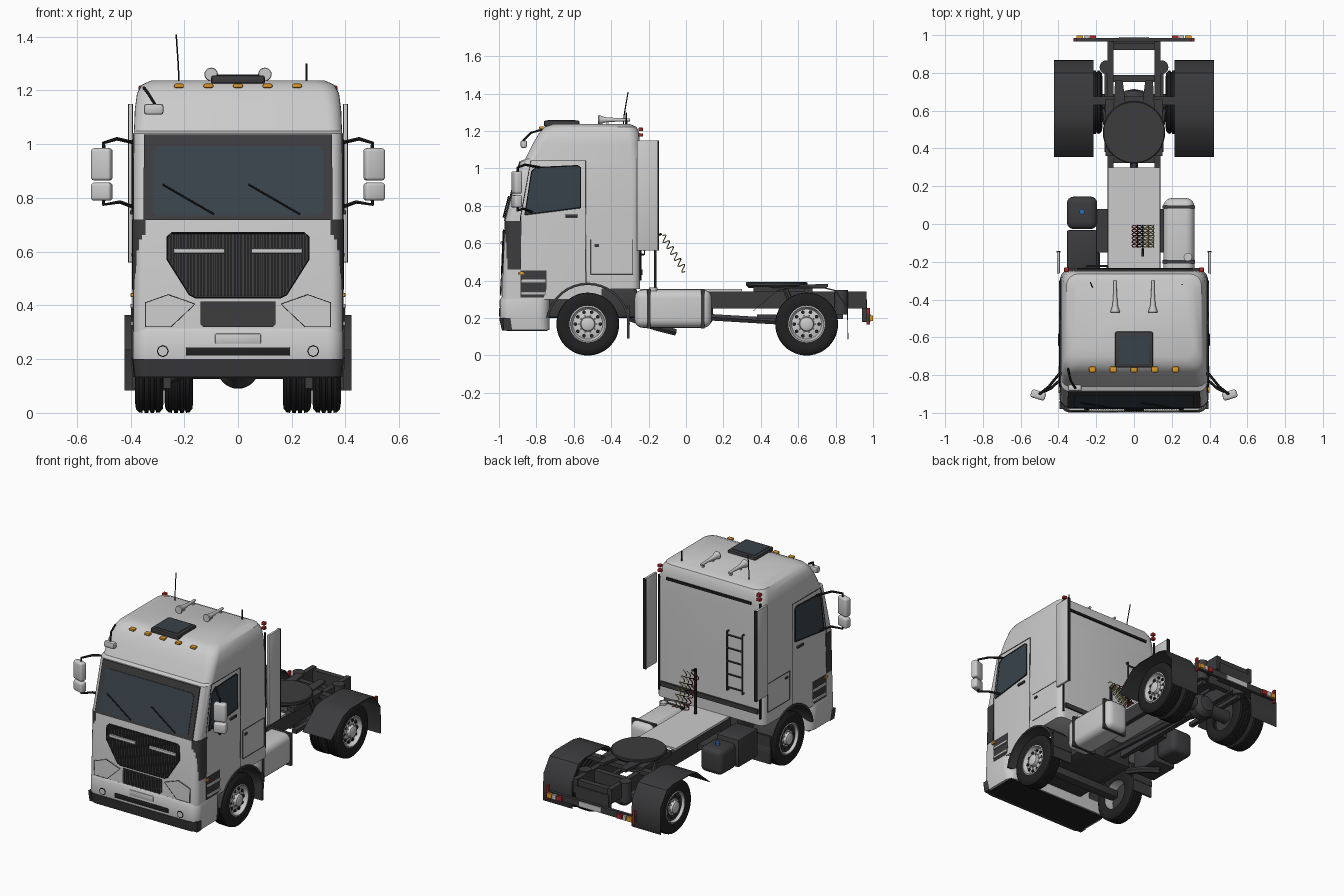
import bpy, bmesh, math
from mathutils import Vector

if "Cube" in bpy.data.objects:
    bpy.data.objects.remove(bpy.data.objects["Cube"])
pi = math.pi

def mat(name, *c):
    m = bpy.data.materials.new(name)
    m.diffuse_color = (*c, 1)
    m.use_nodes = True
    m.node_tree.nodes["Principled BSDF"].inputs["Base Color"].default_value = m.diffuse_color
    return m
BODY = mat("body_grey", .56, .56, .56)
DARK = mat("dark_grey", .045, .045, .048)
BLACK = mat("black", .015, .015, .016)
GLASS = mat("glass", .04, .055, .07)
ORANGE = mat("orange", .75, .32, .02)
RED = mat("red", .4, .02, .02)
YELLOW = mat("yellow", .6, .5, .2)
BLUE = mat("blue", .03, .15, .5)

def finish(name, bm, m):
    bmesh.ops.recalc_face_normals(bm, faces=bm.faces)
    me = bpy.data.meshes.new(name)
    bm.to_mesh(me); bm.free()
    me.materials.append(m)
    ob = bpy.data.objects.new(name, me)
    bpy.context.collection.objects.link(ob)
    return ob

def prism(name, pts, vec, m):
    bm = bmesh.new()
    a = [bm.verts.new(p) for p in pts]
    b = [bm.verts.new(Vector(p) + Vector(vec)) for p in pts]
    bm.faces.new(a); bm.faces.new(b[::-1])
    for i in range(len(a)):
        j = (i + 1) % len(a)
        bm.faces.new((a[i], a[j], b[j], b[i]))
    return finish(name, bm, m)

def box(name, x, y, z, m=BODY, bev=0, seg=2):
    bm = bmesh.new()
    bmesh.ops.create_cube(bm, size=1)
    for v in bm.verts:
        v.co = [a + (b - a) * (c + .5) for (a, b), c in zip((x, y, z), v.co)]
    if bev:
        bmesh.ops.bevel(bm, geom=bm.edges[:], offset=bev, segments=seg, profile=.5, affect='EDGES')
    return finish(name, bm, m)

def lathe(name, prof, c, axis, m=BODY, seg=32, s=1):
    bm = bmesh.new()
    rings = []
    for r, t in prof:
        ring = []
        for i in range(seg):
            u, v, w = r * math.cos(2 * pi * i / seg), r * math.sin(2 * pi * i / seg), t * s
            p = {'X': (w, u, v), 'Y': (u, w, v), 'Z': (u, v, w)}[axis]
            ring.append(bm.verts.new(Vector(p) + Vector(c)))
        rings.append(ring)
    for a, b in zip(rings, rings[1:]):
        for i in range(seg):
            j = (i + 1) % seg
            bm.faces.new((a[i], a[j], b[j], b[i]))
    bmesh.ops.remove_doubles(bm, verts=bm.verts, dist=1e-6)
    return finish(name, bm, m)

def cyl(name, r, c, axis, t0, t1, m=DARK, seg=24):
    return lathe(name, [(0, t0), (r, t0), (r, t1), (0, t1)], c, axis, m, seg)

def tube(name, pts, r, m=BLACK, cyclic=False):
    cu = bpy.data.curves.new(name, 'CURVE')
    cu.dimensions = '3D'; cu.bevel_depth = r; cu.bevel_resolution = 1; cu.use_fill_caps = True
    sp = cu.splines.new('POLY')
    sp.points.add(len(pts) - 1)
    for p, q in zip(sp.points, pts):
        p.co = (*q, 1)
    sp.use_cyclic_u = cyclic
    tmp = bpy.data.objects.new(name + "_path", cu)
    me = bpy.data.meshes.new_from_object(tmp)
    bpy.data.objects.remove(tmp)
    me.materials.clear(); me.materials.append(m)
    bpy.context.collection.objects.link(bpy.data.objects.new(name, me))

def loft(name, rings, m):
    """Stack of rounded rectangles: z, front y, back y, half width, corner radius."""
    bm = bmesh.new(); loops = []
    for z, yf, yb, hw, r in rings:
        loop = []
        for k, (cx, cy) in enumerate([(hw - r, yb - r), (r - hw, yb - r), (r - hw, yf + r), (hw - r, yf + r)]):
            for i in range(7):
                a = pi / 2 * (k + i / 6)
                loop.append(bm.verts.new((cx + r * math.cos(a), cy + r * math.sin(a), z)))
        loops.append(loop)
    for a, b in zip(loops, loops[1:]):
        for i in range(28):
            j = (i + 1) % 28
            bm.faces.new((a[i], a[j], b[j], b[i]))
    bm.faces.new(loops[0]); bm.faces.new(loops[-1])
    return finish(name, bm, m)

# Cab shell, with wheel arches cut out
CAB = [(.30, -.985, -.245, .39, .045), (.72, -.968, -.245, .39, .045), (1.04, -.885, -.245, .388, .045),
       (1.05, -.86, -.245, .387, .05), (1.13, -.82, -.246, .384, .055), (1.19, -.785, -.25, .376, .06),
       (1.222, -.755, -.265, .357, .06), (1.238, -.71, -.30, .32, .06)]
cab = loft("cab_shell", CAB, BODY)
bumper = loft("bumper", [(.135, -.98, -.73, .385, .05), (.2, -.994, -.73, .392, .06), (.3, -.994, -.73, .392, .06), (.315, -.985, -.73, .387, .06)], BODY)
cutters = [cyl("arch_cutter", .222, (s * .35, -.525, .165), 'X', -.11, .11, DARK, 48) for s in (-1, 1)]
cutters.append(box("rear_floor_cutter", (-.5, .5), (-.45, 0), (.1, .355)))
for c in cutters:
    c.hide_render = True
    b = cab.modifiers.new("cut", 'BOOLEAN'); b.operation = 'DIFFERENCE'; b.object = c
cab.data = bpy.data.meshes.new_from_object(cab.evaluated_get(bpy.context.evaluated_depsgraph_get()))
for c in cutters:
    bpy.data.objects.remove(c)
loft("bumper_lower_strip", [(.133, -.984, -.92, .388, .055), (.2, -.999, -.92, .394, .06)], DARK)
box("bumper_underside", (-.37, .37), (-.96, -.74), (.13, .137), BLACK)

# Details laid on the sloping front
def fy(z):
    for a, b in zip(CAB, CAB[1:]):
        if z <= b[0]:
            return a[1] + (b[1] - a[1]) * (z - a[0]) / (b[0] - a[0])
def front(name, pts, off, m=BODY):
    prism(name, [(x, fy(z) - off, z) for x, z in pts], (0, off + .004, 0), m)
def sym(half):
    return half + [(-x, z) for x, z in half[::-1]]
front("windscreen_frame", sym([(.352, .718), (.35, 1.036)]), .006, DARK)
front("windscreen_glass", sym([(.30, .735), (.318, .75), (.318, .975), (.30, .992)]), .009, GLASS)
for x in (-.09, .25 - .02):
    tube("wiper", [(x, fy(.74) - .014, .74), (x - .19, fy(.85) - .014, .85)], .004)
G = [(.16, .43), (.18, .44), (.262, .57), (.262, .655), (.245, .67)]
front("grille_back", sym(G), .004, DARK)
tube("grille_surround", [(x, fy(z) - .005, z) for x, z in sym(G)], .004, BLACK, True)
for i in range(-20, 21):
    x = i * .0125
    zb = .435 if abs(x) < .17 else .435 + (abs(x) - .17) * 1.55
    front("grille_rib", [(x - .003, zb), (x + .003, zb), (x + .003, .665), (x - .003, .665)], .01, DARK)
front("lower_grille", sym([(.13, .32), (.14, .33), (.14, .415)]), .006, DARK)
for i in range(-10, 11):
    front("lower_grille_rib", [(i * .0125 - .003, .325), (i * .0125 + .003, .325), (i * .0125 + .003, .41), (i * .0125 - .003, .41)], .011, DARK)
box("front_plate", (-.085, .085), (-.998, -.98), (.258, .295), BODY, .004)
box("bumper_slot", (-.195, .195), (-.998, -.98), (.212, .245), BLACK, .006)

for s in (-1, 1):
    # Front lamps, trim and corner vanes
    box("grille_bar", sorted((s * .05, s * .24)), (fy(.6) - .018, fy(.6)), (.593, .612), BODY, .004)
    front("headlamp", [(s * x, z) for x, z in [(.16, .405), (.26, .44), (.345, .41), (.345, .32), (.25, .32)]], .006)
    tube("headlamp_seam", [(s * x, fy(z) - .006, z) for x, z in [(.16, .405), (.26, .44), (.345, .41), (.345, .32), (.25, .32)]], .0015, BLACK, True)
    tube("fog_lamp_ring", [(s * .28 + .02 * math.cos(a * pi / 4), -.996, .23 + .02 * math.sin(a * pi / 4)) for a in range(8)], .003, BLACK, True)
    cyl("fog_lamp", .019, (s * .28, -.996, .23), 'Y', -.002, .01, BODY, 16)
    arc = [(.394, -.885)] + [(.345 + .049 * math.cos(a * pi / 12), -.926 - .049 * math.sin(a * pi / 12)) for a in range(7)]
    prism("corner_vane", [(s * x, y, .46) for x, y in arc + [(.345, -.9)]], (0, .006, .26), DARK)

    # Door, windows, hatch and steps on the cab side
    def side(name, pts, off, m):
        prism(name, [(s * .38, y, z) for y, z in pts], (s * (.01 + off), 0, 0), m)
    W = [(-.862, .752), (-.565, .79), (-.565, 1.005), (-.58, 1.015), (-.80, 1.005), (-.825, .985)]
    side("side_window", W, .003, GLASS)
    tube("side_window_seal", [(s * .392, y, z) for y, z in W], .004, BLACK, True)
    tube("door_seam", [(s * .39, y, z) for y, z in [(-.885, .46), (-.885, .74), (-.83, 1.04), (-.535, 1.04), (-.535, .385)]], .002)
    tube("hatch_seam", [(s * .39, y, z) for y, z in [(-.51, .435), (-.285, .435), (-.285, .62), (-.51, .62)]], .0018, BLACK, True)
    box("door_handle", sorted((s * .39, s * .402)), (-.645, -.58), (.738, .754), DARK, .004)
    box("hatch_latch", sorted((s * .385, s * .396)), (-.49, -.465), (.58, .596), DARK, .003)
    side("step_recess", [(-.885, .31), (-.76, .31), (-.745, .36), (-.745, .455), (-.885, .455)], .002, DARK)
    for z in (.325, .39):
        box("step_tread", sorted((s * .37, s * .4)), (-.88, -.75), (z, z + .016), BODY, .003)
    box("side_marker", sorted((s * .385, s * .4)), (-.895, -.865), (.432, .446), ORANGE, .003)
    box("side_deflector", sorted((s * .392, s * .408)), (-.262, -.145), (.56, 1.15), BODY, .004)
    box("deflector_edge", sorted((s * .39, s * .41)), (-.152, -.144), (.56, 1.15), BLACK)
    tube("rear_cab_seam", [(s * .365, -.243, .4), (s * .365, -.243, 1.15)], .007)

    # Front wheel arch trim and mud flap
    a0 = [(.225, 10 * k) for k in range(0, 18)]
    band = a0 + [(.212, t) for _, t in a0[::-1]]
    prism("arch_trim", [(s * .25, -.525 + r * math.cos(math.radians(t)), .165 + r * math.sin(math.radians(t))) for r, t in band], (s * .148, 0, 0), DARK)
    box("front_mud_flap", sorted((s * .25, s * .395)), (-.315, -.303), (.09, .27), DARK)

    # Mirrors on bent arms
    for n, z0, z1 in (("main_mirror", .865, .985), ("wide_mirror", .79, .857)):
        o = box(n, (-.039, .039), (-.022, .022), (z0, z1), BODY, .012, 3)
        o.location = (s * .507, -.905, 0); o.rotation_euler[2] = s * .3
    tube("mirror_arm_top", [(s * .385, -.78, 1.005), (s * .45, -.86, 1.02), (s * .5, -.9, 1.005), (s * .5, -.9, .97)], .007)
    tube("mirror_arm_low", [(s * .385, -.82, .765), (s * .44, -.87, .785), (s * .5, -.9, .775), (s * .5, -.9, .80)], .007)

    # Roof horns and rear marker lamps
    lathe("horn", [(0, -.17), (.023, -.17), (.025, -.165), (.014, -.13), (.009, -.06), (.008, 0), (0, 0)], (s * .1, -.3, 1.26), 'Y', BODY, 20)
    for y in (-.42, -.32):
        box("horn_foot", (s * .1 - .006, s * .1 + .006), (y - .006, y + .006), (1.23, 1.258))
    for z in (1.17, 1.2):
        box("cab_rear_lamp", sorted((s * .345, s * .37)), (-.255, -.23), (z, z + .018), RED, .004)

    # Wheels: single in front, dual at the rear
    def tyre(x, y):
        h = .053
        t = [(.095, -h + .008), (.13, -h), (.153, -h + .003), (.166, -h + .014)]
        for g in (-.022, 0, .022):
            t += [(.168, g - .004), (.16, g - .003), (.16, g + .003), (.168, g + .004)]
        t += [(r, -q) for r, q in t[3::-1]]
        lathe("tyre", t, (x, y, .168), 'X', BLACK, 48)
    for y in (-.525, .645):
        tyre(s * .33, y)
        lathe("rim", [(.098, -.045), (.098, .046), (.092, .048), (.086, .03), (.08, .022), (.052, .03), (.04, .03), (.036, .05), (.024, .056), (0, .056)], (s * .33, y, .168), 'X', BODY, 40, s)
        cyl("rim_back", .097, (s * .33, y, .168), 'X', -.03, -.02, DARK)
        for i in range(10):
            a = i * pi / 5
            cyl("rim_hole", .01, (s * .357, y + .066 * math.cos(a), .168 + .066 * math.sin(a)), 'X', -.006, .006, BLACK, 10)
            cyl("wheel_nut", .005, (s * .363, y + .046 * math.cos(a), .168 + .046 * math.sin(a)), 'X', -.006, .006, BODY, 6)
    tyre(s * .22, .645)
    cyl("inner_rim", .097, (s * .22, .645, .168), 'X', -.02, .02)

    # Rear mudguard: bent sheet ending in a flap
    P = [(.36, .24), (.49, .35), (.56, .365), (.74, .365), (.8, .35), (.865, .26), (.868, .09)]
    prism("rear_mudguard", [(s * .215, y, z) for y, z in P + [(y - .004, z - .006) for y, z in P[::-1]]], (s * .208, 0, 0), DARK)

    # Frame rails, springs and rear lamps
    box("frame_rail", sorted((s * .108, s * .14)), (-.9, .965), (.25, .343), DARK)
    box("leaf_spring_front", sorted((s * .13, s * .17)), (-.78, -.28), (.2, .225), DARK)
    box("trailing_arm", sorted((s * .125, s * .155)), (.38, .84), (.195, .22), DARK)
    cyl("air_spring", .037, (s * .145, .83, .27), 'Z', -.05, .08)
    tube("shock_absorber", [(s * .15, .53, .36), (s * .16, .6, .19)], .014, DARK)
    for k, (m, w) in enumerate(((RED, .035), (BODY, .025), (ORANGE, .035))):
        x = .20 + (0, .04, .07)[k]
        box("tail_lamp", sorted((s * x, s * (x + w))), (.982, .999), (.185, .215), m)
    box("tail_lamp_marker", sorted((s * .305, s * .318)), (.965, .985), (.165, .255), RED)
    box("fifth_wheel_mount", sorted((s * .1, s * .15)), (.36, .66), (.34, .37), DARK)

# Roof equipment
box("roof_hatch", (-.1, .1), (-.76, -.57), (1.225, 1.256), DARK, .008)
box("roof_hatch_glass", (-.08, .08), (-.74, -.59), (1.25, 1.259), GLASS)
for i in range(-2, 3):
    box("roof_lamp", (i * .11 - .018, i * .11 + .018), (-.785, -.755), (1.21, 1.225), ORANGE, .005)
tube("antenna_tall", [(-.22, -.335, 1.235), (-.222, -.33, 1.29), (-.23, -.31, 1.408)], .003)
tube("antenna_short", [(.255, -.32, 1.22), (.255, -.32, 1.30)], .004)
box("kerb_mirror", (-.35, -.277), (-.885, -.85), (1.11, 1.15), BODY, .01)
tube("kerb_mirror_arm", [(-.35, -.765, 1.21), (-.335, -.83, 1.19), (-.31, -.87, 1.15)], .006)

# Cab rear wall: strips, ladder and coiled lines
box("rear_top_strip", (-.3, .31), (-.25, -.236), (1.13, 1.145), BLACK)
box("rear_low_strip", (-.35, .35), (-.25, -.233), (.43, .46), DARK)
for x in (-.25, -.14):
    tube("ladder_post", [(x, -.24, .54), (x, -.222, .54), (x, -.222, .92), (x, -.24, .92)], .006, DARK)
for i in range(5):
    tube("ladder_rung", [(-.25, -.222, .56 + i * .085), (-.14, -.222, .56 + i * .085)], .005, DARK)
box("line_post", (.04, .054), (-.172, -.158), (.35, .65), BLACK)
tube("line_hanger", [(.047, -.165, .64), (.047, -.13, .65)], .007)
for k, m in enumerate((RED, BLACK, YELLOW, YELLOW)):
    pts = []
    for i in range(73):
        t, a = i / 72, i / 72 * 12 * pi
        pts.append((k * .029 + .004 + .014 * math.cos(a), -.125 + .12 * t + .012 * math.sin(a), .64 - .19 * t + .012 * math.sin(a)))
    tube("coiled_line", pts, .003, m)

# Chassis: deck, crossmembers, axles, driveline
box("deck_plate", (-.137, .137), (-.245, .3), (.343, .356))
for y in (.34, .77, .94):
    box("crossmember", (-.115, .115), (y - .018, y + .018), (.26, .335), DARK)
box("engine", (-.19, .19), (-.88, -.26), (.2, .36), DARK, .02)
box("front_axle", (-.29, .29), (-.555, -.495), (.13, .185), DARK, .01)
cyl("rear_axle", .042, (0, .645, .168), 'X', -.3, .3)
lathe("differential", [(0, -.12), (.035, -.12), (.045, -.07), (.076, -.03), (.078, .02), (.05, .06), (0, .07)], (0, .645, .168), 'Y', DARK)
box("mudguard_bar", (-.24, .24), (.63, .675), (.33, .358), DARK)
tube("drive_shaft", [(0, -.3, .23), (0, .54, .18)], .02, DARK)
lathe("fifth_wheel", [(0, .36), (.15, .36), (.165, .375), (.165, .388), (.16, .392), (0, .392)], (0, .485, 0), 'Z', DARK, 40)
for s in (-1, 1):
    prism("fifth_wheel_ramp", [(s * .04, .6, .36), (s * .11, .6, .36), (s * .1, .76, .365), (s * .06, .76, .365)], (0, 0, .018), DARK)
box("tail_bar", (-.32, .32), (.965, .985), (.18, .222), DARK)
box("tail_bar_bracket", (-.12, .12), (.94, .968), (.18, .3), DARK)
box("rear_plate", (-.08, .08), (.984, .99), (.183, .218), BODY)

# Tanks and boxes between the axles
box("fuel_tank", (.155, .32), (-.275, .137), (.148, .352), BODY, .045, 5)
for y in (-.2, .09):
    box("tank_strap", (.152, .324), (y - .009, y + .009), (.145, .355), DARK, .0)
cyl("fuel_cap", .022, (.285, -.175, .345), 'Z', 0, .018, BODY)
box("battery_box", (-.355, -.195), (-.235, -.033), (.16, .34), DARK, .008)
box("additive_tank", (-.355, -.195), (-.027, .145), (.165, .33), DARK, .035, 4)
cyl("additive_cap", .014, (-.275, .065, .33), 'Z', -.01, .014, BLUE)
tube("exhaust_pipe", [(-.2, -.3, .2), (-.2, -.16, .15), (-.26, -.06, .125)], .02, DARK)
for s in (-1, 1):
    box("tank_bracket", sorted((s * .13, s * .2)), (-.15, .08), (.27, .3), DARK)

# Smooth curved surfaces, keep corners sharp
for ob in bpy.context.scene.objects:
    ob.select_set(ob.type == 'MESH')
bpy.context.view_layer.objects.active = cab
bpy.ops.object.shade_smooth_by_angle(angle=math.radians(35))
